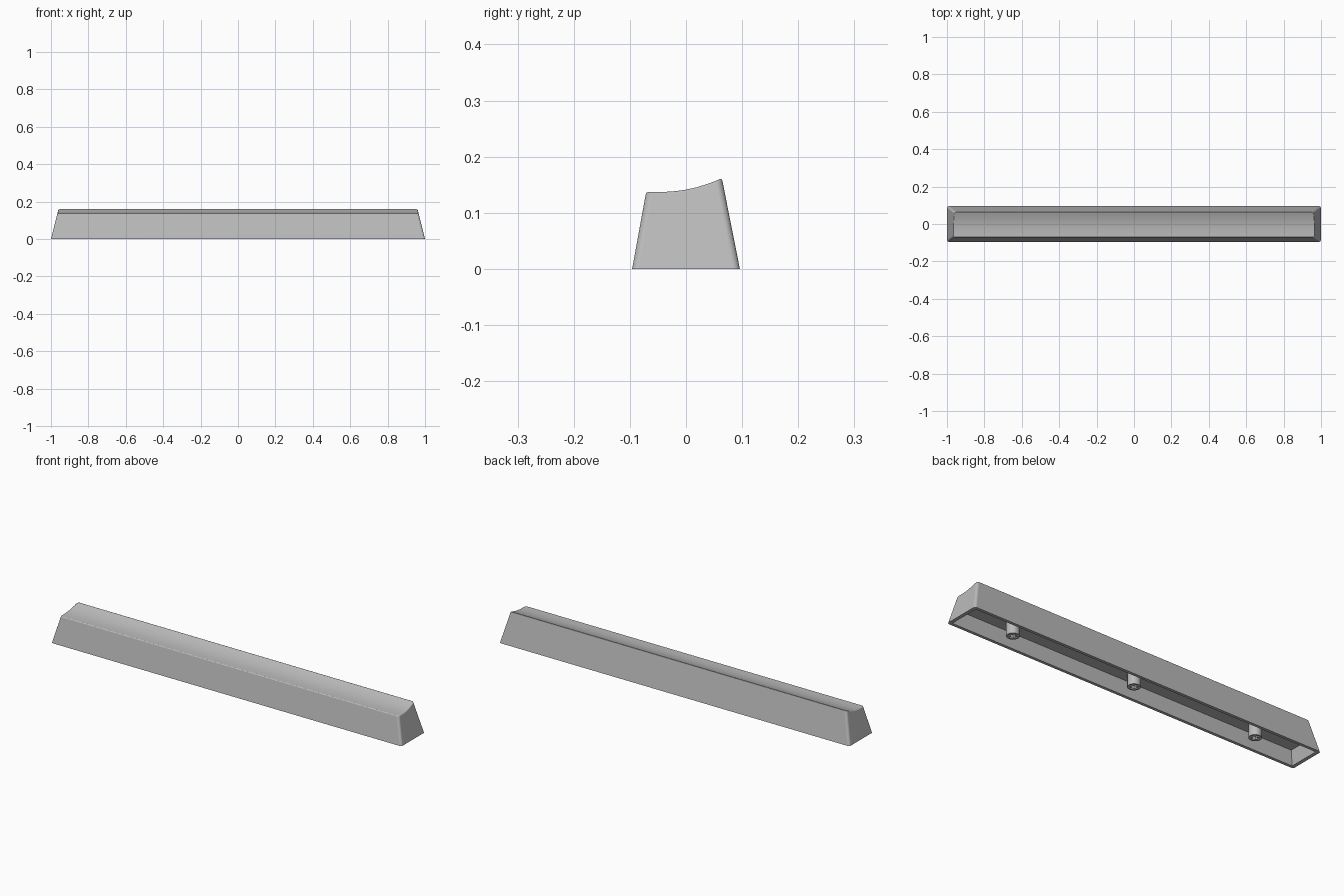
import bpy, bmesh, math
from mathutils import Matrix

if "Cube" in bpy.data.objects:
    bpy.data.objects.remove(bpy.data.objects["Cube"], do_unlink=True)

grey = bpy.data.materials.new("light grey plastic")
grey.use_nodes = True
colour = (0.5, 0.5, 0.5, 1)
grey.diffuse_color = colour
grey.node_tree.nodes["Principled BSDF"].inputs["Base Color"].default_value = colour


def to_object(name, bm):
    bmesh.ops.recalc_face_normals(bm, faces=bm.faces[:])
    mesh = bpy.data.meshes.new(name)
    bm.to_mesh(mesh)
    bm.free()
    mesh.materials.append(grey)
    obj = bpy.data.objects.new(name, mesh)
    bpy.context.collection.objects.link(obj)
    return obj


def tapered_bar(profile, half_length, taper):
    """Sweep a (y, z) profile along x, with end faces that lean inwards."""
    bm = bmesh.new()
    ends = [[bm.verts.new((s * (half_length - taper * z), y, z)) for y, z in profile]
            for s in (-1, 1)]
    bm.faces.new(ends[0])
    bm.faces.new(ends[1])
    for i in range(len(profile)):
        j = (i + 1) % len(profile)
        bm.faces.new((ends[0][i], ends[0][j], ends[1][j], ends[1][i]))
    bmesh.ops.recalc_face_normals(bm, faces=bm.faces[:])
    return bm


def subtract(obj, cutter):
    mod = obj.modifiers.new("cut", 'BOOLEAN')
    mod.object = cutter
    mod.solver = 'EXACT'
    bpy.context.view_layer.update()
    graph = bpy.context.evaluated_depsgraph_get()
    mesh = bpy.data.meshes.new_from_object(obj.evaluated_get(graph))
    obj.modifiers.clear()
    obj.data = mesh
    bpy.data.objects.remove(cutter, do_unlink=True)


def smooth(obj, angle):
    bpy.ops.object.select_all(action='DESELECT')
    obj.select_set(True)
    bpy.context.view_layer.objects.active = obj
    bpy.ops.object.shade_smooth_by_angle(angle=math.radians(angle))
    weighted = obj.modifiers.new("flat_panels", 'WEIGHTED_NORMAL')
    weighted.keep_sharp = True


# Outer body with a scooped top rising to the back
STEPS = 6
dish = []
for i in range(STEPS + 1):
    y = 0.064 - 0.135 * i / STEPS
    dish.append((y, 0.137 + 2.05 * max(y + 0.045, 0) ** 2))
bm = tapered_bar([(-0.096, 0), (0.096, 0)] + dish, 1.0, 0.25)

# Round the four upright corners, then the rim of the scoop
uprights = [e for e in bm.edges
            if abs(e.verts[0].co.z - e.verts[1].co.z) > 0.1]
bmesh.ops.bevel(bm, geom=uprights, offset=0.012, segments=5, profile=0.5,
                affect='EDGES', clamp_overlap=True)
bm.normal_update()
rim = [e for e in bm.edges if len(e.link_faces) == 2
       and sum(f.normal.z > 0.6 for f in e.link_faces) == 1]
bmesh.ops.bevel(bm, geom=rim, offset=0.004, segments=4, profile=0.5,
                affect='EDGES', clamp_overlap=True)
body = to_object("key_shell", bm)

# Shallow hollow underside
cavity = to_object("cavity_cutter", tapered_bar(
    [(-0.083, -0.01), (0.083, -0.01), (0.067, 0.068), (-0.067, 0.068)], 0.982, 0.25))
subtract(body, cavity)
smooth(body, 35)

# Three mounting stems, each with a cross-shaped socket
for name, x in (("right_stem", -0.7), ("centre_stem", 0), ("left_stem", 0.7)):
    bm = bmesh.new()
    bmesh.ops.create_cone(bm, cap_ends=True, segments=32, radius1=0.03, radius2=0.03,
                          depth=0.068, matrix=Matrix.Translation((x, 0, 0.037)))
    stem = to_object(name, bm)
    for size in ((0.043, 0.013, 0.1), (0.013, 0.043, 0.1)):
        bm = bmesh.new()
        bmesh.ops.create_cube(bm, size=1, matrix=Matrix.Translation((x, 0, 0))
                              @ Matrix.Diagonal((*size, 1)))
        subtract(stem, to_object("socket_cutter", bm))
    smooth(stem, 30)
